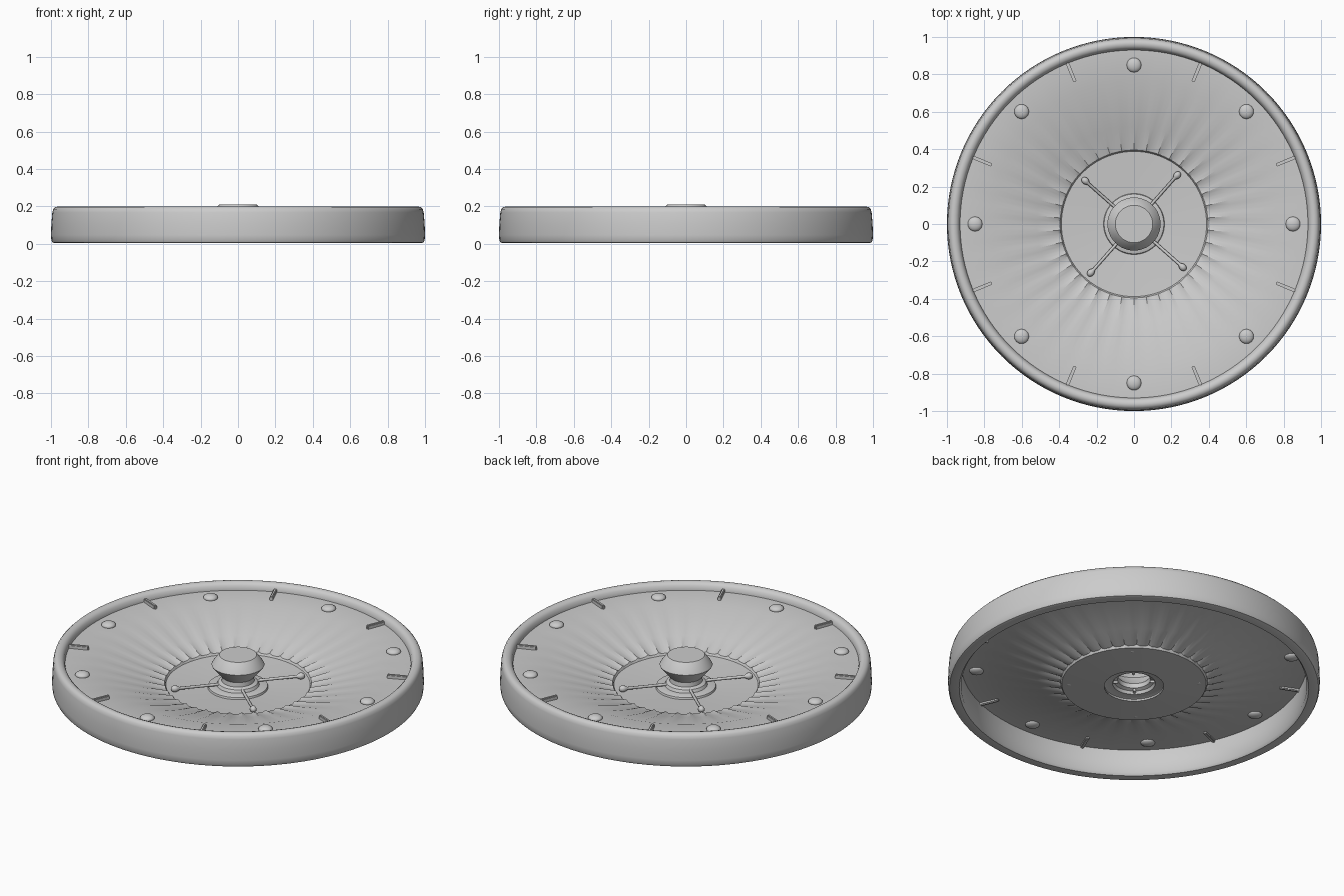
import bpy, bmesh
from math import sin, cos, pi, radians

if "Cube" in bpy.data.objects:
    bpy.data.objects.remove(bpy.data.objects["Cube"])


def finish(name, bm, angle=30):
    bmesh.ops.recalc_face_normals(bm, faces=bm.faces)
    me = bpy.data.meshes.new(name)
    bm.to_mesh(me)
    bm.free()
    ob = bpy.data.objects.new(name, me)
    bpy.context.collection.objects.link(ob)
    bpy.ops.object.select_all(action='DESELECT')
    ob.select_set(True)
    bpy.context.view_layer.objects.active = ob
    bpy.ops.object.shade_smooth_by_angle(angle=radians(angle))
    return ob


def lathe(name, profile, seg=96, closed=False, angle=30, ripple=None):
    """Spin an (r, z) profile round z; ripple(index, step) adds height."""
    bm = bmesh.new()
    rings = []
    for i, (r, z) in enumerate(profile):
        ring = []
        for k in range(seg):
            a = 2 * pi * k / seg
            dz = ripple(i, k) if ripple else 0
            ring.append(bm.verts.new((r * cos(a), r * sin(a), z + dz)))
        rings.append(ring)
    pairs = list(zip(rings, rings[1:]))
    if closed:
        pairs.append((rings[-1], rings[0]))
    for p, q in pairs:
        for k in range(seg):
            n = (k + 1) % seg
            bm.faces.new((p[k], p[n], q[n], q[k]))
    return bm, rings


# outer rim: hollow ring with rounded top and bottom edges
bm, _ = lathe("rim", [
    (0.94, 0.006), (0.98, 0.006), (0.992, 0.01), (0.998, 0.022), (1.0, 0.05),
    (0.998, 0.11), (0.993, 0.17), (0.988, 0.188), (0.977, 0.199), (0.962, 0.202),
    (0.947, 0.197), (0.936, 0.186), (0.93, 0.165), (0.928, 0.1), (0.929, 0.02)],
    closed=True, seg=128)
finish("rim", bm, 40)

# bowl: flat ledge, cone with fading pocket ridges, small step, inner disc
POCKETS = 38


def ridges(i, k):
    height = {2: 0.004, 3: 0.009, 4: 0.009}.get(i, 0)
    return height if k % 4 == 2 else 0


bm, _ = lathe("bowl", [
    (0.935, 0.16), (0.768, 0.157), (0.52, 0.081), (0.41, 0.048), (0.395, 0.044),
    (0.388, 0.034), (0.27, 0.026), (0.16, 0.02)], seg=POCKETS * 4, ripple=ridges)
finish("bowl", bm, 20)

# central hub with a faceted cone turret, open underneath
bm, rings = lathe("hub", [
    (0.163, 0.02), (0.16, 0.031), (0.152, 0.034), (0.115, 0.036), (0.107, 0.052),
    (0.088, 0.06), (0.085, 0.085), (0.138, 0.147), (0.142, 0.155), (0.138, 0.163),
    (0.106, 0.207), (0.1, 0.212)], seg=48)
bm.faces.new(rings[-1])
finish("hub", bm, 35)


def spoke(index):
    """Thin rod with a small rounded knob, pointing outward."""
    a = radians(48.5 + 90 * index)
    profile = [(0.008, 0.085), (0.008, 0.325), (0.013, 0.332), (0.018, 0.343),
               (0.018, 0.355), (0.012, 0.366), (0.003, 0.37)]
    bm, rings = lathe("spoke", profile, seg=12)
    bm.faces.new(rings[0])
    bm.faces.new(rings[-1])
    ob = finish(f"spoke_{index + 1}", bm, 50)
    ob.rotation_euler = (0, pi / 2, a)
    ob.location.z = 0.047


for i in range(4):
    spoke(i)

# domed studs and slim bars alternate round the ledge
for i in range(8):
    a = i * pi / 4
    bm = bmesh.new()
    bmesh.ops.create_uvsphere(bm, u_segments=24, v_segments=12, radius=1)
    bmesh.ops.scale(bm, vec=(0.039, 0.039, 0.02), verts=bm.verts)
    ob = finish(f"stud_{i + 1}", bm, 60)
    ob.location = (0.85 * cos(a), 0.85 * sin(a), 0.161)

    b = a + pi / 8
    bm = bmesh.new()
    bmesh.ops.create_cube(bm, size=1)
    bmesh.ops.scale(bm, vec=(0.11, 0.018, 0.034), verts=bm.verts)
    bmesh.ops.bevel(bm, geom=bm.edges[:], offset=0.004, segments=2, affect='EDGES')
    ob = finish(f"deflector_{i + 1}", bm)
    ob.location = (0.877 * cos(b), 0.877 * sin(b), 0.163)
    ob.rotation_euler.z = b

# set the whole model down on z = 0
for ob in bpy.data.objects:
    ob.location.z -= 0.003
